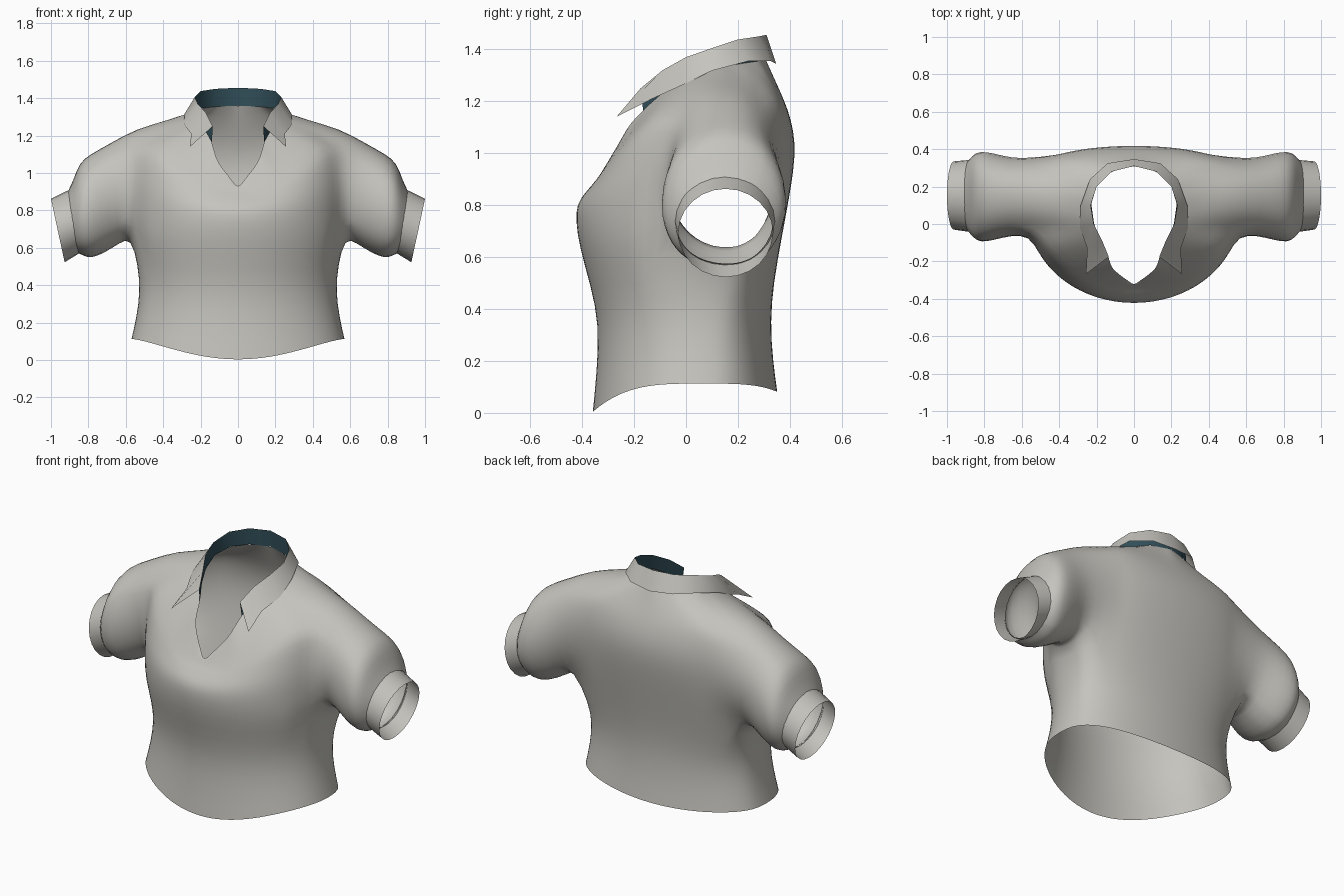
import bpy, math
from mathutils import Vector

if "Cube" in bpy.data.objects:
    bpy.data.objects.remove(bpy.data.objects["Cube"])


def material(name, rgb):
    m = bpy.data.materials.new(name)
    m.diffuse_color = (*rgb, 1)
    m.use_nodes = True
    m.node_tree.nodes["Principled BSDF"].inputs["Base Color"].default_value = m.diffuse_color
    return m


GREY = material("warm_grey_cloth", (0.56, 0.55, 0.51))
TEAL = material("dark_teal_lining", (0.03, 0.075, 0.097))


def make(name, verts, faces, mat, subsurf=0, sharp_points=()):
    """Half model mirrored over x = 0, optionally subdivided."""
    me = bpy.data.meshes.new(name)
    me.from_pydata([tuple(v) for v in verts], [], faces)
    me.materials.append(mat)
    if sharp_points:
        crease = me.attributes.new("crease_vert", 'FLOAT', 'POINT')
        for i in sharp_points:
            crease.data[i].value = 1.0
    ob = bpy.data.objects.new(name, me)
    bpy.context.collection.objects.link(ob)
    mir = ob.modifiers.new("mirror", 'MIRROR')
    mir.merge_threshold = 0.0005
    mir.use_clip = True
    if subsurf:
        s = ob.modifiers.new("smooth", 'SUBSURF')
        s.levels = s.render_levels = subsurf
    bpy.ops.object.select_all(action='DESELECT')
    bpy.context.view_layer.objects.active = ob
    ob.select_set(True)
    if subsurf:
        bpy.ops.object.shade_smooth()
    else:
        bpy.ops.object.shade_smooth_by_angle(angle=math.radians(40))
    return ob


def strip(rows, closed=False):
    """Quads between neighbouring rows of equal length."""
    n = len(rows[0])
    verts = [v for r in rows for v in r]
    faces = []
    for r in range(len(rows) - 1):
        for i in range(n if closed else n - 1):
            j = (i + 1) % n
            faces.append((r*n + i, r*n + j, (r+1)*n + j, (r+1)*n + i))
    return verts, faces


# ---- torso rings: half width, front y, back y, side y, side z, front z, back z
RINGS = [
    (.571, -.360, .352, .05, .113, .003, .081),
    (.543, -.345, .335, .06, .230, .150, .200),
    (.525, -.335, .325, .07, .370, .340, .350),
    (.535, -.368, .337, .08, .500, .490, .500),
    (.572, -.412, .370, .10, .650, .640, .680),
    (.580, -.426, .392, .13, .760, .740, .800),
    (.588, -.422, .415, .15, .900, .805, .930),
    (.585, -.390, .422, .16, 1.04, .845, 1.04),
    (.570, -.365, .405, .16, 1.16, .875, 1.13),
    (.530, -.345, .380, .16, 1.24, .895, 1.20),
]
# half neckline: angle from front, x, y, z
NECK = [
    (0, 0, -.325, .92), (7.5, .06, -.285, .995), (15, .11, -.245, 1.06),
    (22.5, .125, -.22, 1.11), (30, .14, -.165, 1.165), (38, .15, -.14, 1.19),
    (55, .19, -.07, 1.25), (72, .22, .02, 1.30), (95, .23, .12, 1.33),
    (125, .20, .21, 1.345), (150, .12, .28, 1.355), (180, 0, .31, 1.36),
]
N = 24


def torso_point(ring, deg):
    w, yf, yb, yc, zs, zf, zb = ring
    t = math.radians(deg)
    c = math.cos(t)
    q = 3 if zs < .3 else 2
    if c > 0:
        y = yc + (yf - yc)*c**.9
    else:
        y = yc + (yb - yc)*abs(c)**(.75 if zs < .45 else .6)
    z = zs + ((zf if c > 0 else zb) - zs)*abs(c)**q
    x = 0 if deg in (0, 180) else w*math.sin(t)
    return Vector((x, y, z))


def neck_point(deg):
    for a, b in zip(NECK, NECK[1:]):
        if deg <= b[0]:
            return Vector(a[1:]).lerp(Vector(b[1:]), (deg - a[0])/(b[0] - a[0]))


degs = [180*i/N for i in range(N + 1)]
rows = [[torso_point(r, d) for d in degs] for r in RINGS]
neck = [neck_point(d) for d in degs]
rows.append([a.lerp(b, .5) for a, b in zip(rows[-1], neck)])
rows.append(neck)
verts, faces = strip(rows)

# ---- armhole: remove a patch on the side and collect its rim
C0, C1, R0, R1 = 9, 17, 4, 9
M = N + 1
hole = {r*M + c for r in range(R0, R1) for c in range(C0, C1)}
faces = [f for f in faces if f[0] not in hole]
rim = ([R0*M + c for c in range(C0, C1)] + [r*M + C1 for r in range(R0, R1)]
       + [R1*M + c for c in range(C1, C0, -1)] + [r*M + C0 for r in range(R1, R0, -1)])

# ---- sleeve rings: top x, top z, bottom x, bottom z, front y, back y
SLEEVE = [
    (.545, 1.242, .572, .652, -.07, .36),
    (.68, 1.165, .63, .622, -.065, .36),
    (.79, 1.105, .71, .570, -.092, .388),
    (.850, 1.060, .790, .535, -.105, .398),
    (.880, .965, .835, .560, -.080, .380),
    (.908, .908, .862, .572, -.043, .343),
]


def sleeve_point(ring, a):
    tx, tz, bx, bz, y0, y1 = ring
    k = (1 + math.cos(a))/2
    return Vector((bx + (tx - bx)*k, (y0 + y1)/2 + (y1 - y0)/2*math.sin(a), bz + (tz - bz)*k))


angles = [math.atan2((verts[i].y - .148)/.212, (verts[i].z - .945)/.29) for i in rim]
for i, a in zip(rim, angles):
    verts[i] = sleeve_point(SLEEVE[0], a)
last = rim
inner = set(r*M + c for r in range(R0 + 1, R1) for c in range(C0 + 1, C1))
for ring in SLEEVE[1:]:
    new = list(range(len(verts), len(verts) + len(rim)))
    verts += [sleeve_point(ring, a) for a in angles]
    for k in range(len(rim)):
        j = (k + 1) % len(rim)
        faces.append((last[k], last[j], new[j], new[k]))
    last = new

# drop the unused points inside the armhole, keep the V of the neck crisp
keep = [i for i in range(len(verts)) if i not in inner]
remap = {old: n for n, old in enumerate(keep)}
top = (len(rows) - 1)*M
make("shirt_body", [verts[i] for i in keep],
     [tuple(remap[i] for i in f) for f in faces], GREY, 1,
     [remap[top], remap[top + 4]])

# ---- sleeve cuffs, tucked slightly into the sleeve ends
CUFF = [(.897, .913, .850, .570, -.043, .343), (1.0, .863, .927, .523, -.03, .335)]
ring_angles = [-2*math.pi*k/24 for k in range(24)]
make("sleeve_cuffs", *strip([[sleeve_point(r, a) for a in ring_angles] for r in CUFF], True), GREY)

# ---- collar: inner stand rises from the neckline, outer leaf folds down
STAND_LOW = [neck_point(d) for d in (30, 52, 68, 92, 125, 150, 180)]
FOLD = [(.135, -.175, 1.25), (.17, -.09, 1.32), (.215, 0, 1.37), (.232, .10, 1.405),
        (.20, .20, 1.438), (.12, .28, 1.45), (0, .31, 1.456)]
LEAF = [(.257, -.268, 1.14), (.25, -.13, 1.21), (.290, -.02, 1.26), (.285, .10, 1.318),
        (.235, .24, 1.355), (.14, .325, 1.355), (0, .347, 1.345)]
make("collar_stand", *strip([STAND_LOW, FOLD]), TEAL)
make("collar_leaf", *strip([LEAF, FOLD]), GREY)
